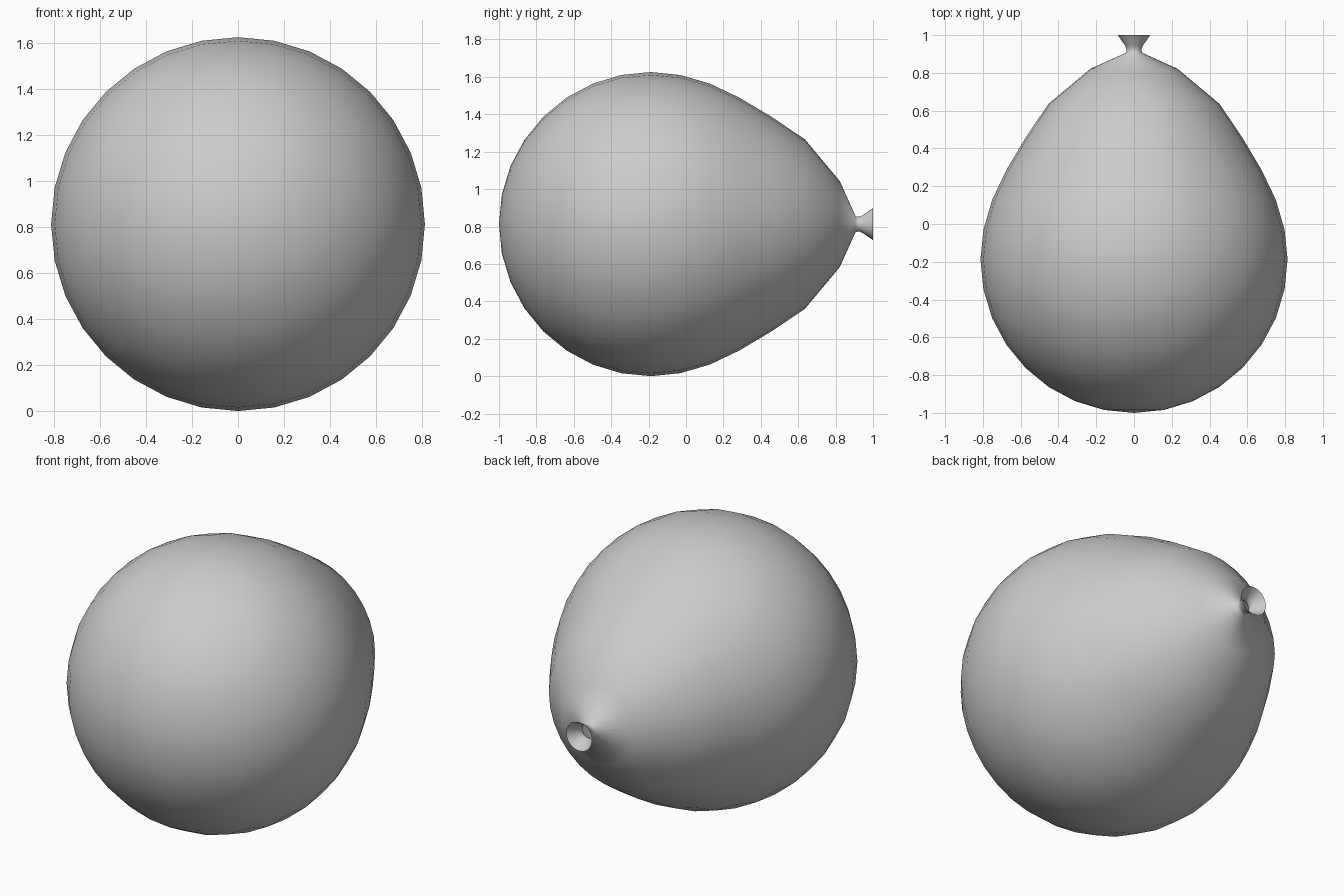
import bpy, bmesh, math
from mathutils import Matrix

if "Cube" in bpy.data.objects:
    bpy.data.objects.remove(bpy.data.objects["Cube"])

R, ZC, SEG = 0.813, 0.813, 32

# half-sphere nose, then tapered tail, as (y, radius)
profile = [(-0.187 - R * math.cos(math.pi * i / 16), R * math.sin(math.pi * i / 16))
           for i in range(1, 9)]
profile += [(-0.03, 0.797), (0.128, 0.751), (0.285, 0.676), (0.455, 0.575),
            (0.636, 0.453), (0.822, 0.23)]
# pinched neck and flared open mouth
profile += [(0.907, 0.042), (0.927, 0.040), (0.945, 0.048), (1.0, 0.085)]


def lathe(name, pts, nose_y):
    """Revolve (y, radius) points about the y axis; the nose is closed by a fan."""
    bm = bmesh.new()
    rings = [[bm.verts.new((r * math.sin(2 * math.pi * k / SEG), y,
                            ZC + r * math.cos(2 * math.pi * k / SEG)))
              for k in range(SEG)] for y, r in pts]
    tip = bm.verts.new((0, nose_y, ZC))
    for k in range(SEG):
        n = (k + 1) % SEG
        bm.faces.new((tip, rings[0][k], rings[0][n]))
        for a, b in zip(rings, rings[1:]):
            bm.faces.new((a[k], b[k], b[n], a[n]))
    bmesh.ops.recalc_face_normals(bm, faces=bm.faces)
    # make sure the skin faces outward
    nose = min(bm.faces, key=lambda f: f.calc_center_median().y)
    if nose.normal.y > 0:
        bmesh.ops.reverse_faces(bm, faces=bm.faces)
    for f in bm.faces:
        f.smooth = True
    me = bpy.data.meshes.new(name)
    bm.to_mesh(me)
    bm.free()
    ob = bpy.data.objects.new(name, me)
    bpy.context.collection.objects.link(ob)
    return ob


# balloon skin with its open mouth
lathe("balloon", profile, -1.0)
